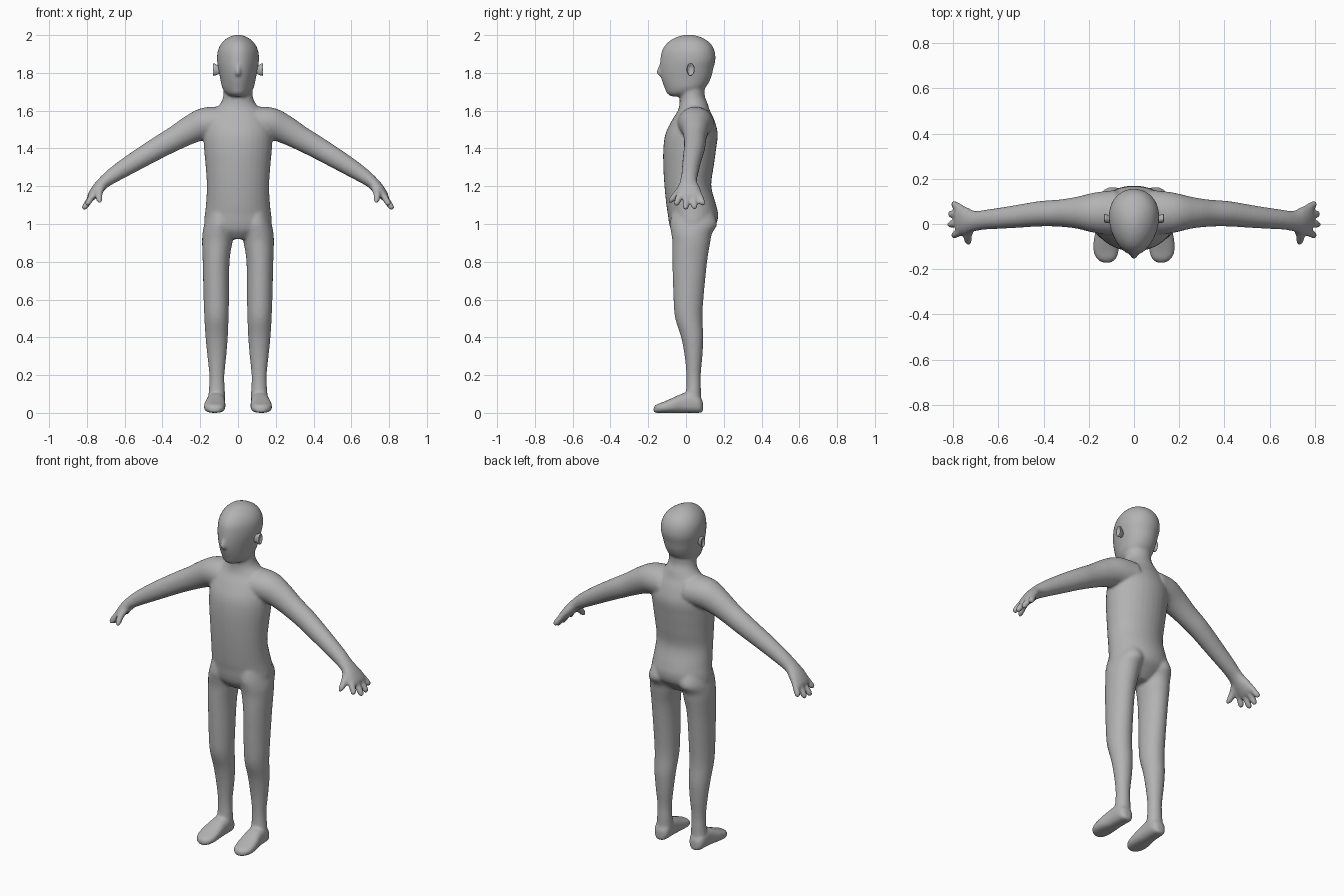
import bpy, bmesh, math
from mathutils import Vector

cube = bpy.data.objects.get("Cube")
if cube:
    bpy.data.objects.remove(cube)

X, Y, Z = Vector((1, 0, 0)), Vector((0, 1, 0)), Vector((0, 0, 1))

skin = bpy.data.materials.new("plain grey")
skin.use_nodes = True
grey = (0.45, 0.45, 0.45, 1)
skin.diffuse_color = grey
skin.node_tree.nodes["Principled BSDF"].inputs["Base Color"].default_value = grey


def smooth_rings(rings, steps=4):
    """Run a Catmull-Rom curve through every ring value."""
    out = []
    last = len(rings) - 1
    for i in range(last):
        quad = zip(rings[max(i - 1, 0)], rings[i], rings[i + 1], rings[min(i + 2, last)])
        quad = list(quad)
        for k in range(steps):
            t = k / steps
            out.append([b + 0.5 * t * (c - a + t * (2*a - 5*b + 4*c - d + t * (3*(b - c) + d - a)))
                        for a, b, c, d in quad])
    return out + [list(rings[-1])]


def loft(bm, rings, side, axis=None, egg=0.0, power=1.0, flip=1, n=32):
    """Skin rings of (x, y, z, half width, half depth) into a closed form."""
    rings = smooth_rings(rings)
    centres = [Vector(r[:3]) for r in rings]
    loops = []
    for i, ring in enumerate(rings):
        ahead, behind = centres[min(i + 1, len(rings) - 1)], centres[max(i - 1, 0)]
        along = axis or (ahead - behind).normalized()
        across = along.cross(side).normalized()
        loop = []
        for k in range(n):
            a = math.tau * k / n
            c, s = math.cos(a), math.sin(a)
            c = math.copysign(abs(c) ** power, c) * (1 + egg * s)
            s = math.copysign(abs(s) ** power, s)
            p = centres[i] + side * (c * ring[3]) + across * (s * ring[4])
            loop.append(bm.verts.new((p.x * flip, p.y, p.z)))
        loops.append(loop)
    for a, b in zip(loops, loops[1:]):
        for k in range(n):
            bm.faces.new((a[k], a[k - 1], b[k - 1], b[k]))
    bm.faces.new(loops[0])
    bm.faces.new(loops[-1][::-1])


def finish(bm, name):
    bmesh.ops.recalc_face_normals(bm, faces=bm.faces)
    mesh = bpy.data.meshes.new(name)
    bm.to_mesh(mesh)
    bm.free()
    mesh.materials.append(skin)
    mesh.polygons.foreach_set("use_smooth", [True] * len(mesh.polygons))
    obj = bpy.data.objects.new(name, mesh)
    bpy.context.collection.objects.link(obj)
    return obj


def fuse(obj, voxel, rounds):
    """Blend overlapping forms into one soft skin."""
    remesh = obj.modifiers.new("fuse", 'REMESH')
    remesh.mode = 'VOXEL'
    remesh.voxel_size = voxel
    remesh.use_smooth_shade = True
    soften = obj.modifiers.new("soften", 'SMOOTH')
    soften.factor = 0.5
    soften.iterations = rounds


# Torso and neck: height, y centre, half width, half depth
torso = [(.92, .02, .07, .06), (.96, .025, .15, .1), (1, .036, .178, .125), (1.05, .037, .176, .133),
         (1.1, .028, .17, .132), (1.2, .01, .165, .124), (1.3, .013, .171, .133), (1.4, .02, .18, .14),
         (1.48, .03, .182, .138), (1.55, .038, .165, .112), (1.6, .042, .13, .085),
         (1.64, .04, .092, .074), (1.68, .032, .078, .067), (1.74, .03, .076, .07)]

# Head from chin to crown
head = [(1.675, -.045, .03, .03), (1.69, -.025, .06, .075), (1.72, -.006, .082, .107),
        (1.77, 0, .093, .131), (1.82, .003, .103, .141), (1.87, .01, .11, .146),
        (1.92, .012, .105, .138), (1.96, .014, .084, .112), (1.987, .014, .052, .07),
        (2.001, .014, .018, .025)]

# Leg: x centre, y centre, height, half width, half depth
leg = [(.09, .035, 1.06, .07, .11), (.096, .04, 1, .082, .125), (.105, .03, .95, .083, .108),
       (.11, .028, .9, .08, .1), (.116, .02, .8, .071, .092), (.115, .013, .6, .067, .079),
       (.114, .015, .5, .064, .072), (.113, .033, .4, .059, .059), (.112, .04, .3, .05, .047),
       (.112, .04, .2, .04, .038), (.112, .04, .13, .042, .039), (.114, .036, .06, .046, .045)]

# Foot: y, x centre, half width, height
foot = [(.09, .115, .022, .06), (.07, .115, .043, .09), (.03, .116, .048, .11), (-.02, .118, .05, .102),
        (-.07, .122, .056, .08), (-.12, .124, .056, .058), (-.155, .122, .042, .045),
        (-.172, .121, .016, .03)]

# Arm and palm
arm = [(.08, .05, 1.535, .1, .085), (.17, .05, 1.532, .09, .085), (.25, .05, 1.5, .071, .075),
       (.33, .048, 1.455, .06, .065), (.42, .045, 1.405, .056, .059), (.55, .03, 1.328, .049, .051),
       (.65, .02, 1.265, .044, .042), (.705, .013, 1.225, .045, .034), (.742, .015, 1.187, .06, .031),
       (.772, .02, 1.15, .068, .025), (.785, .02, 1.135, .06, .018)]

# Finger tips: base y, tip x, tip y, tip height
fingers = [(-.033, .803, -.052, 1.098), (.005, .821, -.002, 1.076),
           (.04, .819, .045, 1.079), (.07, .804, .09, 1.1)]

bm = bmesh.new()
loft(bm, [(0, y, z, w, d) for z, y, w, d in torso], X, Z)
loft(bm, [(0, y, z, w, d) for z, y, w, d in head], X, Z, egg=.16)

# Nose
loft(bm, [(0, -.12, 1.86, .008, .012), (0, -.134, 1.82, .014, .018),
          (0, -.134, 1.795, .017, .02), (0, -.125, 1.78, .01, .01)], X, Z, n=16)

for sign in (1, -1):
    loft(bm, leg, X, Z, flip=sign)
    loft(bm, [(x, y, h / 2, w, h / 2) for y, x, w, h in foot], X, -Y, power=.8, flip=sign)
    loft(bm, arm, Y, flip=sign)
    for base, x, y, z in fingers:
        root, tip = Vector((.765, base, 1.158)), Vector((x, y, z))
        path = [(0, .017), (.5, .018), (.85, .016), (1, .007)]
        loft(bm, [(*root.lerp(tip, t), r, r) for t, r in path], Y, flip=sign, n=12)
    # Thumb
    loft(bm, [(.72, -.005, 1.205, .025, .022), (.735, -.045, 1.165, .021, .019),
              (.735, -.075, 1.13, .017, .016), (.731, -.09, 1.112, .008, .007)],
         X, flip=sign, n=12)

body = finish(bm, "body")
fuse(body, .007, 10)

# Ears: tilted discs with a hollow rim, flaring outward toward the back
for sign, label in ((1, "left_ear"), (-1, "right_ear")):
    bm = bmesh.new()
    profile = [(-.004, .6), (.012, .8), (.026, 1), (.032, .93), (.031, .72), (.024, .5)]
    loft(bm, [(.1 + t, .018 + t * .25, 1.815 + t * .1, .021 * r, .034 * r)
              for t, r in profile], Y, X, flip=sign, n=24)
    ear = finish(bm, label)
    fuse(ear, .004, 4)
